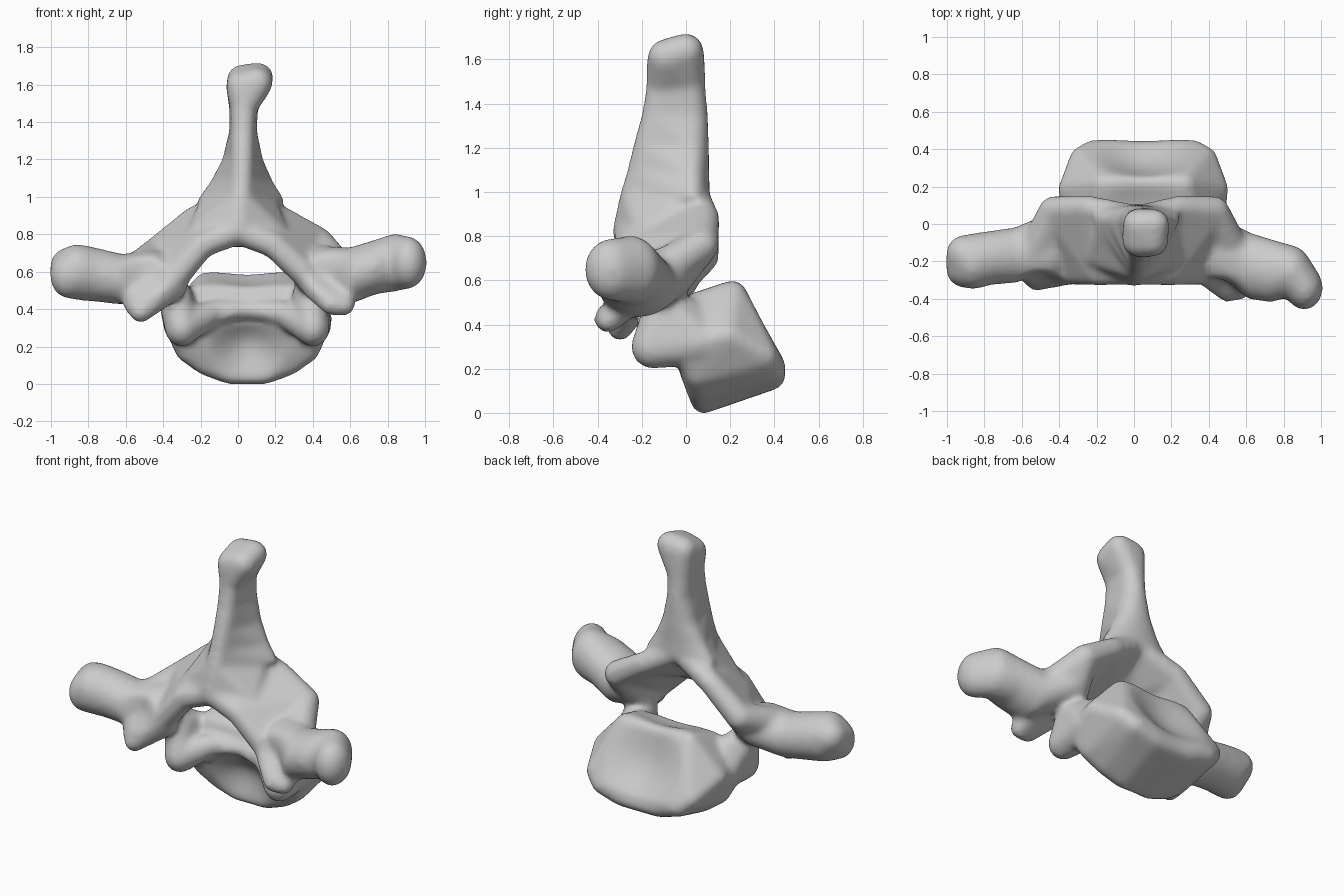
import bpy, bmesh
from mathutils import Vector

cube = bpy.data.objects.get("Cube")
if cube:
    bpy.data.objects.remove(cube, do_unlink=True)

# Unit ball used as the building block of every hull
ball = bmesh.new()
bmesh.ops.create_icosphere(ball, subdivisions=3, radius=1)
UNIT = [v.co.copy() for v in ball.verts]
ball.free()
bm = bmesh.new()


def hull(*stations):
    """Wrap a convex skin round balls (x, y, z, r) or (x, y, z, rx, ry, rz)."""
    verts = []
    for x, y, z, *r in stations:
        rx, ry, rz = r if len(r) == 3 else r * 3
        verts += [bm.verts.new((x + u.x * rx, y + u.y * ry, z + u.z * rz)) for u in UNIT]
    res = bmesh.ops.convex_hull(bm, input=verts)
    loose = {g for g in res["geom_interior"] + res["geom_unused"] if isinstance(g, bmesh.types.BMVert)}
    bmesh.ops.delete(bm, geom=list(loose), context="VERTS")


def limb(*stations):
    """Chain of hulls through successive stations."""
    for a, b in zip(stations, stations[1:]):
        hull(a, b)


# Vertebral body: tilted block, mirrored about x = 0.05
MID = 0.05
body = []
for half, y, z in ((0.22, 0.21, 0.535), (0.39, 0.19, 0.35), (0.33, 0.35, 0.26),
                   (0.27, 0.385, 0.21), (0.13, 0.385, 0.17), (0.1, 0.08, 0.065),
                   (0.22, 0.07, 0.11), (0.32, 0.05, 0.18), (0.37, 0.0, 0.3), (0.25, 0.03, 0.475)):
    body += [(MID - half, y, z, 0.065), (MID + half, y, z, 0.065)]
hull(*body)

# Horns of the lower plate, the rim joining them, and the pedicle roots
for s in (-1, 1):
    x = MID + s * 0.35
    horn = (x, -0.15, 0.3, 0.09, 0.1, 0.1)
    hull((x, 0.06, 0.32, 0.1), horn, (s * 0.36 + 0.02, -0.1, 0.48, 0.09),
         (s * 0.33 + 0.03, 0.0, 0.46, 0.07))
    limb(horn, (MID + s * 0.18, -0.05, 0.385, 0.065), (MID, -0.02, 0.385, 0.065))

# Spinous process: knob, then a blade with a thin front ridge and a flaring back
knob = [(0.02, 0.0, 1.63, 0.08), (0.11, 0.0, 1.64, 0.08),
        (0.02, -0.09, 1.59, 0.085), (0.1, -0.09, 1.61, 0.085)]
hull(*knob)
section = knob
for z, x, half, front, back, r in ((1.48, 0.03, 0.078, -0.18, 0.09, 0.068),
                                   (1.35, 0.027, 0.075, -0.2, 0.1, 0.062),
                                   (1.2, 0.025, 0.11, -0.24, 0.105, 0.06),
                                   (1.08, 0.02, 0.17, -0.27, 0.105, 0.06),
                                   (0.98, 0.015, 0.24, -0.3, 0.11, 0.065)):
    lower_section = [(x, front + r, z, r), (x, back - 0.08, z, half, 0.08, 0.04)]
    hull(*section, *lower_section)
    section = lower_section
ridge = section[0]
hull(ridge, (0, -0.265, 0.82, 0.07), (-0.2, -0.17, 0.8, 0.07), (0.2, -0.17, 0.8, 0.07),
     (-0.14, 0.02, 0.99, 0.06), (0.14, 0.02, 0.99, 0.06))

# Laminae, articular pillars and lower articular flanges
SIDES = ((-1, 0.71, 0.34, (-0.32, -0.24, 0.51), (-0.52, -0.3, 0.385), (-0.56, -0.27, 0.43)),
         (1, 0.76, 0.38, (0.4, -0.28, 0.5), (0.5, -0.36, 0.425), (0.57, -0.35, 0.42)))
for s, facet_z, lower_x, inner, toe, heel in SIDES:
    facet = (s * 0.43, 0.07, facet_z, 0.08)
    lower = (s * lower_x, -0.25, 0.57, 0.075)
    shoulder = (s * 0.24, 0.085, 0.88, 0.068)
    edge = (s * 0.19, -0.26, 0.745, 0.07)
    hull((0.02, 0.03, 1.0, 0.07), (0, -0.25, 0.82, 0.075), shoulder, edge)
    hull(shoulder, edge, facet, lower)
    pillar = (s * 0.4, -0.11, 0.56, 0.1)
    root = (s * 0.54, -0.18, 0.6, 0.1)
    hull(facet, lower, pillar, root)
    hull(lower, root, (*inner, 0.05), (*toe, 0.058), (*heel, 0.055))

# Transverse processes
limb((-0.45, -0.12, 0.6, 0.1, 0.18, 0.12), (-0.62, -0.165, 0.56, 0.08, 0.15, 0.135),
     (-0.76, -0.18, 0.585, 0.08, 0.145, 0.145))
hull((-0.76, -0.18, 0.585, 0.08, 0.145, 0.145), (-0.86, -0.2, 0.6, 0.11, 0.15, 0.15),
     (-0.91, -0.24, 0.58, 0.095, 0.1, 0.12), (-0.91, -0.16, 0.63, 0.095, 0.1, 0.1))
limb((0.45, -0.14, 0.62, 0.1, 0.18, 0.12), (0.6, -0.22, 0.58, 0.08, 0.18, 0.15),
     (0.73, -0.25, 0.625, 0.08, 0.17, 0.145), (0.84, -0.25, 0.65, 0.11, 0.135, 0.155),
     (0.91, -0.34, 0.65, 0.1, 0.12, 0.14))

mesh = bpy.data.meshes.new("vertebra")
bm.to_mesh(mesh)
bm.free()
bone = bpy.data.objects.new("vertebra", mesh)
bpy.context.collection.objects.link(bone)

# Fuse the parts into one smooth skin
fuse = bone.modifiers.new("fuse", "REMESH")
fuse.mode = "VOXEL"
fuse.voxel_size = 0.016
soft = bone.modifiers.new("soften", "SMOOTH")
soft.factor = 0.5
soft.iterations = 14
bpy.ops.object.select_all(action="DESELECT")
bone.select_set(True)
bpy.context.view_layer.objects.active = bone
bpy.ops.object.convert(target="MESH")
mesh = bone.data


def dent(centre, radius, push):
    """Press a soft hollow into the skin."""
    for v in mesh.vertices:
        d = (v.co - Vector(centre)).length / radius
        if d < 1:
            v.co += Vector(push) * (1 - d * d) ** 2


# Hollow end plates, canal floor and grooves on the transverse processes
dent((MID, 0.36, 0.38), 0.28, (0, -0.05, -0.025))
dent((MID, -0.02, 0.2), 0.22, (0, 0.07, 0.03))
dent((MID, 0.12, 0.56), 0.2, (0, 0, -0.02))
for s in (-1, 1):
    dent((s * 0.5, -0.34, 0.6), 0.15, (0, 0.04, 0))

# Rest the bone on the ground
base = min(v.co.z for v in mesh.vertices)
for v in mesh.vertices:
    v.co.z -= base
for p in mesh.polygons:
    p.use_smooth = True

# Bone grey
grey = bpy.data.materials.new("bone_grey")
grey.use_nodes = True
colour = (0.6, 0.6, 0.6, 1)
grey.diffuse_color = colour
grey.node_tree.nodes["Principled BSDF"].inputs["Base Color"].default_value = colour
mesh.materials.clear()
mesh.materials.append(grey)
